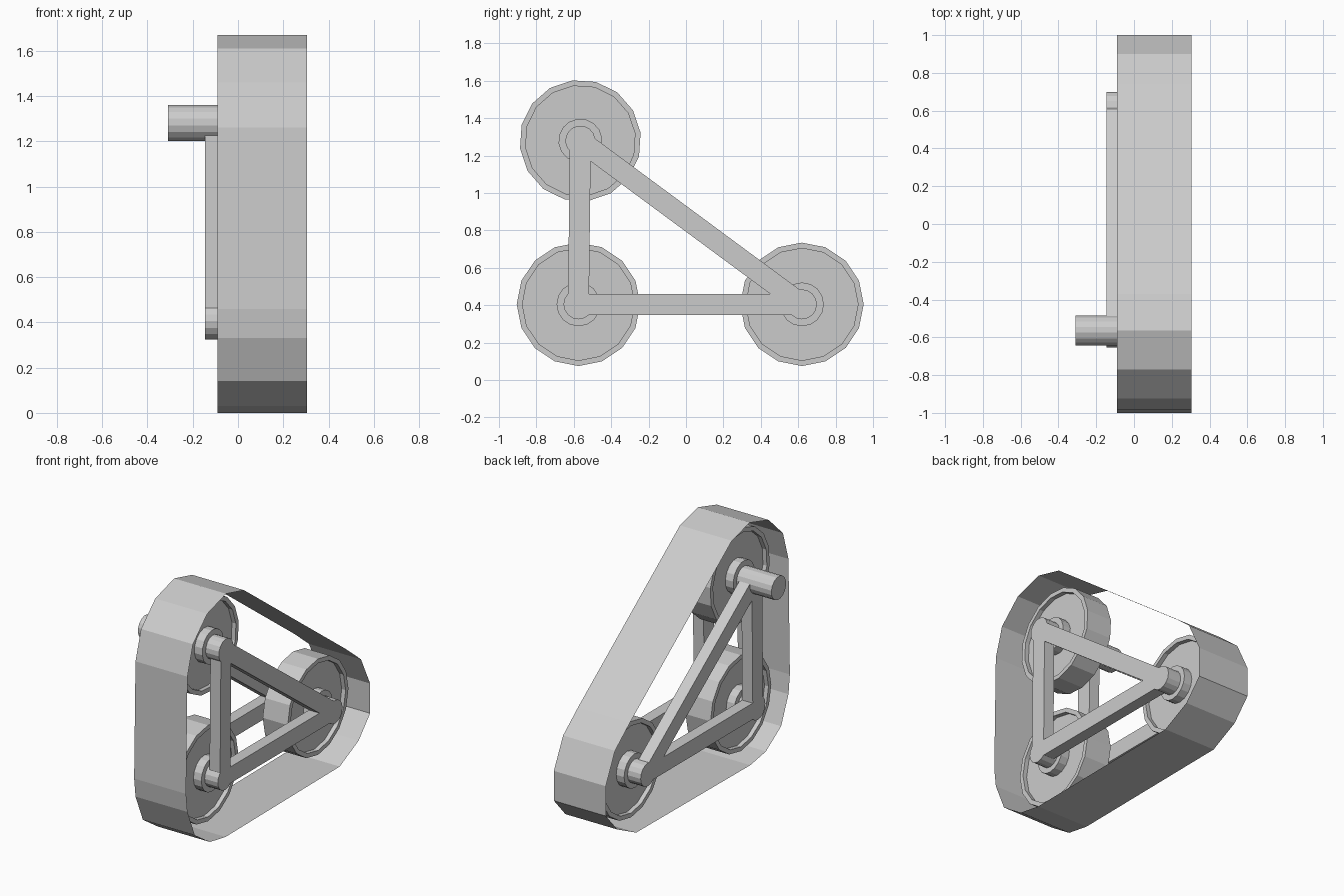
import bpy, bmesh, math
from mathutils import Matrix, Vector

cube = bpy.data.objects.get("Cube")
if cube:
    bpy.data.objects.remove(cube, do_unlink=True)

grey = bpy.data.materials.new("plain_grey")
grey.use_nodes = True
grey.diffuse_color = (0.6, 0.6, 0.6, 1)
grey.node_tree.nodes["Principled BSDF"].inputs["Base Color"].default_value = (0.6, 0.6, 0.6, 1)

MID = 0.08                      # x of the wheel and frame centre plane
FRAME_IN, FRAME_OUT = 0.145, 0.225
AXLE_R = 0.08
WHEELS = {                      # name: (y, z, radius, turn in degrees)
    "top": (-0.565, 1.28, 0.325, 7.5),
    "front": (-0.575, 0.405, 0.33, 0),
    "rear": (0.62, 0.405, 0.33, 0),
}


def finish(name, bm):
    mesh = bpy.data.meshes.new(name)
    bm.to_mesh(mesh)
    bm.free()
    mesh.materials.append(grey)
    obj = bpy.data.objects.new(name, mesh)
    bpy.context.collection.objects.link(obj)
    return obj


def lathe(name, profile, y, z, turn=0, sides=16):
    """Spin an (x, radius) outline round the x direction; radius 0 closes it."""
    bm = bmesh.new()
    rings = []
    for x, r in profile:
        if r == 0:
            rings.append([bm.verts.new((x, y, z))] * sides)
            continue
        ring = []
        for i in range(sides):
            a = math.radians(turn) + math.tau * i / sides
            ring.append(bm.verts.new((x, y + r * math.cos(a), z + r * math.sin(a))))
        rings.append(ring)
    for a, b in zip(rings, rings[1:]):
        for i in range(sides):
            j = (i + 1) % sides
            bm.faces.new(list(dict.fromkeys((a[i], a[j], b[j], b[i]))))
    bmesh.ops.recalc_face_normals(bm, faces=bm.faces)
    return finish(name, bm)


def bar(name, start, end, x0, x1, width=0.112):
    """Square bar in the y-z plane between two axle centres."""
    a, b = Vector((0, *start)), Vector((0, *end))
    d = b - a
    bm = bmesh.new()
    place = (Matrix.Translation((a + b) / 2 + Vector(((x0 + x1) / 2, 0, 0)))
             @ Matrix.Rotation(math.atan2(d.z, d.y), 4, 'X')
             @ Matrix.Diagonal((x1 - x0, d.length, width, 1)))
    bmesh.ops.create_cube(bm, size=1, matrix=place)
    return finish(name, bm)


# Wheels with a raised rim, hubs and axles
for name, (y, z, r, turn) in WHEELS.items():
    half, dish = 0.095, 0.065
    lathe(name + "_wheel", [(MID - dish, 0), (MID - dish, r - 0.03), (MID - half, r - 0.03),
                            (MID - half, r), (MID + half, r), (MID + half, r - 0.03),
                            (MID + dish, r - 0.03), (MID + dish, 0)], y, z, turn)
    hub = 0.125
    lathe(name + "_hub", [(MID - hub, 0), (MID - hub, 0.117),
                          (MID + hub, 0.117), (MID + hub, 0)], y, z, turn)
    left = -0.31 if name == "top" else MID - FRAME_OUT
    right = MID + FRAME_OUT
    lathe(name + "_axle", [(left, 0), (left, AXLE_R), (right, AXLE_R), (right, 0)], y, z, turn)

# Triangular frame on both sides
for side, s in (("left", 1), ("right", -1)):
    x0, x1 = sorted((MID + s * FRAME_IN, MID + s * FRAME_OUT))
    for p, q in (("top", "front"), ("front", "rear"), ("rear", "top")):
        bar(f"{side}_frame_{p}_to_{q}", WHEELS[p][:2], WHEELS[q][:2], x0, x1)

# Thin belt wrapped round the three wheels
path = [(-0.565, 1.67), (-0.77, 1.61), (-0.925, 1.46), (-0.985, 1.26),
        (-1, 0.46), (-0.985, 0.33), (-0.905, 0.14), (-0.74, 0.03), (-0.57, 0),
        (0.67, 0.01), (0.875, 0.11), (1, 0.25), (1, 0.455), (0.9, 0.66),
        (0.74, 0.79), (-0.37, 1.62)]
bm = bmesh.new()
edges = [[bm.verts.new((x, y, z)) for y, z in path] for x in (-0.09, 0.305)]
for i in range(len(path)):
    j = (i + 1) % len(path)
    bm.faces.new((edges[0][i], edges[0][j], edges[1][j], edges[1][i]))
bm.normal_update()
bm.faces.ensure_lookup_table()
if bm.faces[0].normal.z < 0:
    bmesh.ops.reverse_faces(bm, faces=bm.faces)
finish("belt", bm)
